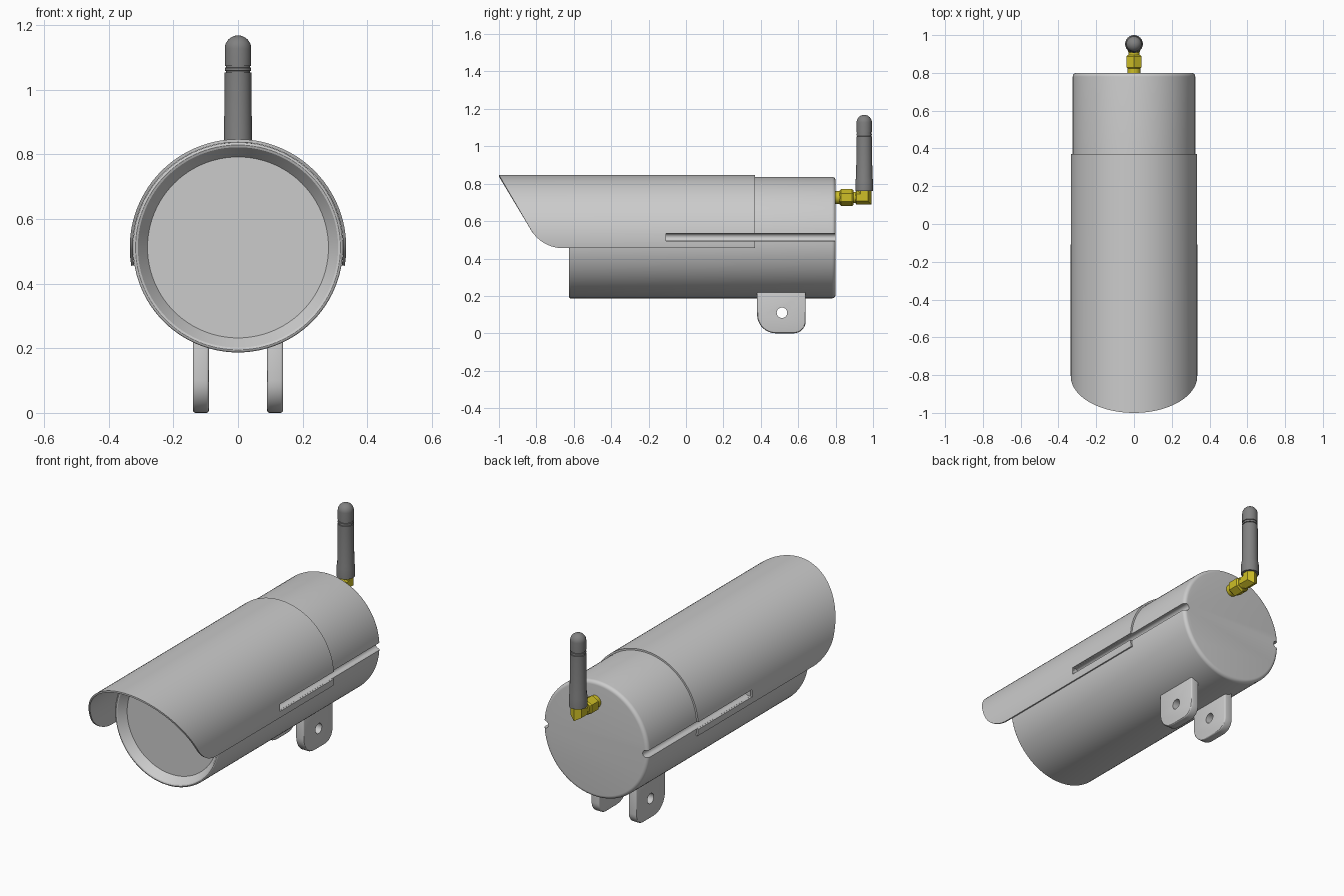
import bpy, bmesh
from math import sin, cos, pi, radians, sqrt, asin
from mathutils import Vector

if "Cube" in bpy.data.objects:
    bpy.data.objects.remove(bpy.data.objects["Cube"])

ZC, R = 0.512, 0.325            # camera axis height and housing radius


def material(name, rgb):
    m = bpy.data.materials.new(name)
    m.diffuse_color = (*rgb, 1)
    m.use_nodes = True
    m.node_tree.nodes["Principled BSDF"].inputs["Base Color"].default_value = m.diffuse_color
    return m


GOLD = material("brass", (0.62, 0.52, 0.02))
DARK = material("dark_rubber", (0.22, 0.22, 0.22))


def make(name, rings, mat=None, caps=True):
    """Skin a list of equal closed rings and cap both ends."""
    bm = bmesh.new()
    vs = [[bm.verts.new(p) for p in ring] for ring in rings]
    n = len(vs[0])
    for a, b in zip(vs, vs[1:]):
        for i in range(n):
            j = (i + 1) % n
            bm.faces.new((a[i], a[j], b[j], b[i]))
    if caps:
        bm.faces.new(vs[0])
        bm.faces.new(vs[-1])
    bmesh.ops.recalc_face_normals(bm, faces=bm.faces)
    me = bpy.data.meshes.new(name)
    bm.to_mesh(me)
    bm.free()
    ob = bpy.data.objects.new(name, me)
    bpy.context.collection.objects.link(ob)
    if mat:
        me.materials.append(mat)
    return ob


def lathe(name, profile, axis, centre, n=96, mat=None, turn=0.0):
    """Spin (radius, position along axis) points round the y or z axis."""
    rings = []
    for r, h in profile:
        ring = []
        for i in range(n):
            a = 2 * pi * i / n + turn
            u, v = r * cos(a), r * sin(a)
            ring.append((u, h, centre + v) if axis == 'Y' else (u, centre + v, h))
        rings.append(ring)
    return make(name, rings, mat)


def prism(name, pts, axis, lo, hi):
    """Extrude a 2D outline along x (outline in y,z) or y (outline in x,z)."""
    at = (lambda p, h: (h, *p)) if axis == 'X' else (lambda p, h: (p[0], h, p[1]))
    return make(name, [[at(p, h) for p in pts] for h in (lo, hi)])


def activate(ob):
    bpy.ops.object.select_all(action='DESELECT')
    ob.select_set(True)
    bpy.context.view_layer.objects.active = ob


def cut(ob, cutter):
    m = ob.modifiers.new("cut", 'BOOLEAN')
    m.operation, m.solver, m.object = 'DIFFERENCE', 'EXACT', cutter
    activate(ob)
    bpy.ops.object.modifier_apply(modifier=m.name)


def smooth(ob, angle=30):
    activate(ob)
    bpy.ops.object.shade_smooth_by_angle(angle=radians(angle))


def arc(cx, cy, r, a0, a1, n=8):
    return [(cx + r * cos(radians(a0 + (a1 - a0) * i / n)),
             cy + r * sin(radians(a0 + (a1 - a0) * i / n))) for i in range(n + 1)]


# Housing: tube with recessed front window and rounded rear edge
housing = lathe("housing", [(0.28, -0.58), (0.31, -0.622)]
                + arc(0.317, -0.617, 0.008, -90, 0, 4)
                + arc(R - 0.02, 0.78, 0.02, 0, 90, 6), 'Y', ZC)

# Sun visor: thin half shell with slanted, rounded front edge
Z0, Z1, RV = 0.455, 0.847, 0.335


def front_y(z):
    if z > 0.555:
        return -1 + (Z1 - z) * 0.17 / 0.292
    return -0.657 - sqrt(max(0, 0.04 - (0.655 - z) ** 2))


heights = [0.655 - 0.2 * cos(radians(6 * i)) for i in range(11)]
angles = [asin((z - ZC) / RV) for z in heights]
a0 = angles[-1]
angles += [a0 + (pi / 2 - a0) * i / 24 for i in range(1, 25)]
angles += [pi - a for a in reversed(angles[:-1])]
rings = []
for a in angles:
    yf = front_y(max(Z0, ZC + RV * sin(a)))
    ring = [(r * cos(a), y, ZC + r * sin(a))
            for r, y in ((RV, yf), (RV, 0.37), (R + 0.0005, 0.37), (R + 0.0005, yf))]
    rings.append(ring)
visor = make("sun_visor", rings)

# Round-bottomed mounting grooves along both sides
for s in (-1, 1):
    outline = [(s * x, z) for x, z in arc(0.312, 0.514, 0.02, 90, 270, 12)
               + [(0.37, 0.494), (0.37, 0.534)]]
    cutter = prism("groove_cutter", outline, 'Y', -0.108, 0.9)
    cut(housing, cutter)
    cut(visor, cutter)
    bpy.data.objects.remove(cutter)
smooth(housing)
smooth(visor)

# Mounting lugs with rounded lower corners and a bolt hole
lug_outline = ([(0.64, 0.225), (0.38, 0.225)] + arc(0.48, 0.10, 0.10, 180, 270)
               + arc(0.575, 0.065, 0.065, 270, 360))
for s, side in ((-1, "left"), (1, "right")):
    lug = prism(side + "_mounting_lug", lug_outline, 'X', *sorted((s * 0.09, s * 0.14)))
    b = lug.modifiers.new("bevel", 'BEVEL')
    b.width, b.segments, b.limit_method = 0.008, 3, 'ANGLE'
    activate(lug)
    bpy.ops.object.modifier_apply(modifier=b.name)
    hole = prism("hole_cutter", arc(0.513, 0.11, 0.028, 0, 348.75, 31), 'X', -0.3, 0.3)
    cut(lug, hole)
    bpy.data.objects.remove(hole)
    smooth(lug)

# Brass connector: stub, hex nut, neck and mitred hex elbow
CZ, CY = 0.726, 0.953
smooth(lathe("connector_stub", [(0.034, 0.79), (0.034, 0.84)], 'Y', CZ, 32, GOLD))
lathe("connector_nut", [(0.038, 0.822), (0.045, 0.829), (0.045, 0.888), (0.038, 0.896)],
      'Y', CZ, 6, GOLD, pi / 6)
smooth(lathe("connector_neck", [(0.03, 0.88), (0.03, 0.93)], 'Y', CZ, 32, GOLD))
hexa = [(0.038 * cos(pi / 6 + i * pi / 3), 0.038 * sin(pi / 6 + i * pi / 3)) for i in range(6)]
make("connector_elbow", [
    [(x * 0.85, 0.907, CZ + s * 0.85) for x, s in hexa],
    [(x, 0.912, CZ + s) for x, s in hexa],
    [(x, CY - s, CZ + s) for x, s in hexa],
    [(x, CY - s, 0.77) for x, s in hexa]], GOLD)

# Antenna: tapered rod with two seams and a domed tip
smooth(lathe("antenna", [(0.047, 0.76), (0.047, 0.815), (0.0435, 0.835), (0.041, 1.053),
                         (0.037, 1.054), (0.037, 1.058), (0.041, 1.059), (0.041, 1.068),
                         (0.037, 1.069), (0.037, 1.073), (0.041, 1.074)]
             + arc(0, 1.127, 0.041, 0, 88, 10), 'Z', CY, 40, DARK))
